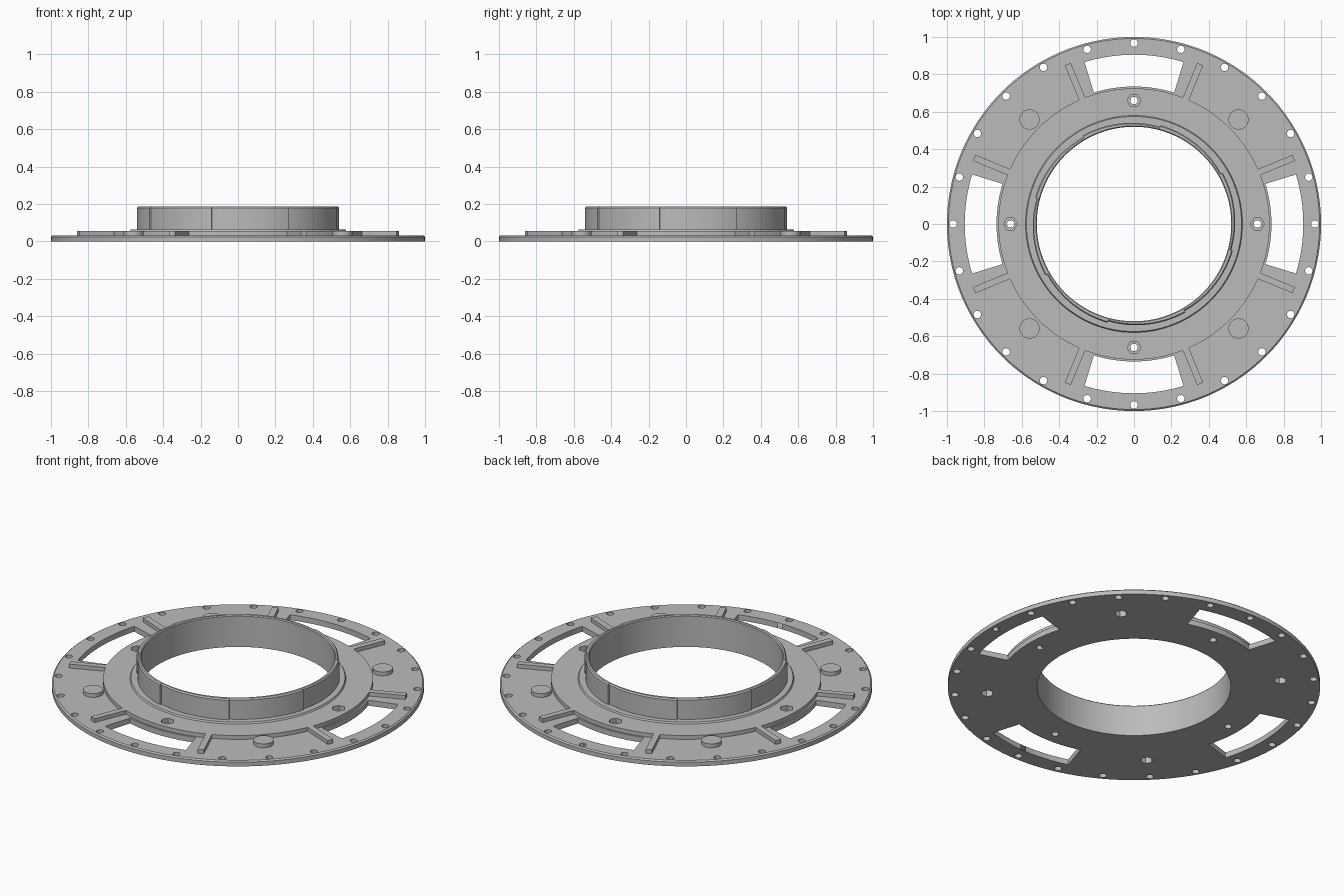
import bpy, bmesh
from math import pi, cos, sin, radians
from mathutils import Matrix, Vector

if "Cube" in bpy.data.objects:
    bpy.data.objects.remove(bpy.data.objects["Cube"])

grey = bpy.data.materials.new("plain_grey")
grey.use_nodes = True
colour = (0.5, 0.5, 0.5, 1)
grey.diffuse_color = colour
grey.node_tree.nodes["Principled BSDF"].inputs["Base Color"].default_value = colour

SEG = 144
FLANGE, RING, COLLAR, TOP = 0.032, 0.055, 0.064, 0.187
AXES = [k * pi / 2 for k in range(4)]
DIAGONALS = [a + pi / 4 for a in AXES]


def polar(r, a, z=0):
    return Vector((r * cos(a), r * sin(a), z))


def make(name, bm):
    bmesh.ops.recalc_face_normals(bm, faces=bm.faces)
    mesh = bpy.data.meshes.new(name)
    bm.to_mesh(mesh)
    bm.free()
    mesh.materials.append(grey)
    ob = bpy.data.objects.new(name, mesh)
    bpy.context.collection.objects.link(ob)
    return ob


def select(ob):
    bpy.ops.object.select_all(action='DESELECT')
    ob.select_set(True)
    bpy.context.view_layer.objects.active = ob


def smooth(ob):
    select(ob)
    bpy.ops.object.shade_smooth_by_angle(angle=radians(25))


def cut(ob, cutter):
    mod = ob.modifiers.new("cut", 'BOOLEAN')
    mod.operation = 'DIFFERENCE'
    mod.solver = 'EXACT'
    mod.object = cutter
    select(ob)
    bpy.ops.object.modifier_apply(modifier=mod.name)


def loft_closed(bm, loops):
    """Join a closed cycle of cross-sections with quads."""
    n, m = len(loops), len(loops[0])
    vs = [[bm.verts.new(p) for p in loop] for loop in loops]
    for i in range(n):
        a, b = vs[i], vs[(i + 1) % n]
        for j in range(m):
            k = (j + 1) % m
            bm.faces.new((a[j], b[j], b[k], a[k]))


def prism(bm, outline, z0, z1):
    low = [bm.verts.new((p.x, p.y, z0)) for p in outline]
    high = [bm.verts.new((p.x, p.y, z1)) for p in outline]
    bm.faces.new(low)
    bm.faces.new(high)
    n = len(low)
    for i in range(n):
        j = (i + 1) % n
        bm.faces.new((low[i], low[j], high[j], high[i]))


def disc(bm, centre, r, sides, z0, z1, turn=0):
    prism(bm, [centre + polar(r, turn + 2 * pi * i / sides) for i in range(sides)], z0, z1)


# Flange with raised ring and collar step, turned from one profile
profile = [(0.52, 0), (1, 0), (1, FLANGE - 0.007), (0.992, FLANGE), (0.725, FLANGE),
           (0.725, RING), (0.58, RING), (0.575, COLLAR), (0.52, COLLAR)]
bm = bmesh.new()
loft_closed(bm, [[polar(r, 2 * pi * i / SEG, z) for r, z in profile] for i in range(SEG)])
flange = make("flange", bm)

# Rim bolt holes, curved windows and screw holes
bm = bmesh.new()
for k in range(24):
    disc(bm, polar(0.967, k * pi / 12), 0.02, 16, -0.1, 0.1)
for a in AXES:
    disc(bm, polar(0.66, a), 0.02, 16, -0.1, 0.1)
    sweep = [a + radians(17) * (i / 8 - 1) for i in range(17)]
    prism(bm, [polar(0.905, t) for t in sweep] + [polar(0.735, t) for t in reversed(sweep)], -0.1, 0.1)
through_cutter = make("through_cutter", bm)

# Hexagonal nut recesses: open on top on the axes, open below on the diagonals
bm = bmesh.new()
for a in AXES:
    disc(bm, polar(0.66, a), 0.037, 6, 0.028, 0.1)
for a in DIAGONALS:
    disc(bm, polar(0.79, a), 0.034, 6, -0.1, 0.045)
nut_cutter = make("nut_cutter", bm)

# Round pads over the lower nut recesses
bm = bmesh.new()
for a in DIAGONALS:
    disc(bm, polar(0.79, a), 0.054, 32, FLANGE, RING)
pads = make("round_pads", bm)

cut(flange, through_cutter)
cut(flange, nut_cutter)
cut(pads, nut_cutter)
for cutter in (through_cutter, nut_cutter):
    bpy.data.objects.remove(cutter)

# Radial ribs flanking the windows
bm = bmesh.new()
for k in range(8):
    a = radians(22.5 + 45 * k)
    side = polar(0.0175, a + pi / 2)
    inner, outer = polar(0.715, a), polar(0.925, a)
    prism(bm, [inner - side, outer - side, outer + side, inner + side], FLANGE, RING)
ribs = make("radial_ribs", bm)

# Upright tube whose outside is eight shallow ramps ending in small steps
bm = bmesh.new()
loops = []
for k in range(8):
    for i in range(19):
        a = radians(30 + 45 * k + 45 * i / 18)
        r = 0.538 + 0.009 * i / 18
        section = [(0.52, COLLAR), (r, COLLAR), (r, TOP - 0.008), (r - 0.006, TOP),
                   (0.525, TOP), (0.52, TOP - 0.005)]
        loops.append([polar(x, a, z) for x, z in section])
loft_closed(bm, loops)
bmesh.ops.remove_doubles(bm, verts=bm.verts, dist=0.0001)
tube = make("ramped_tube", bm)

for ob in (flange, pads, ribs, tube):
    smooth(ob)
